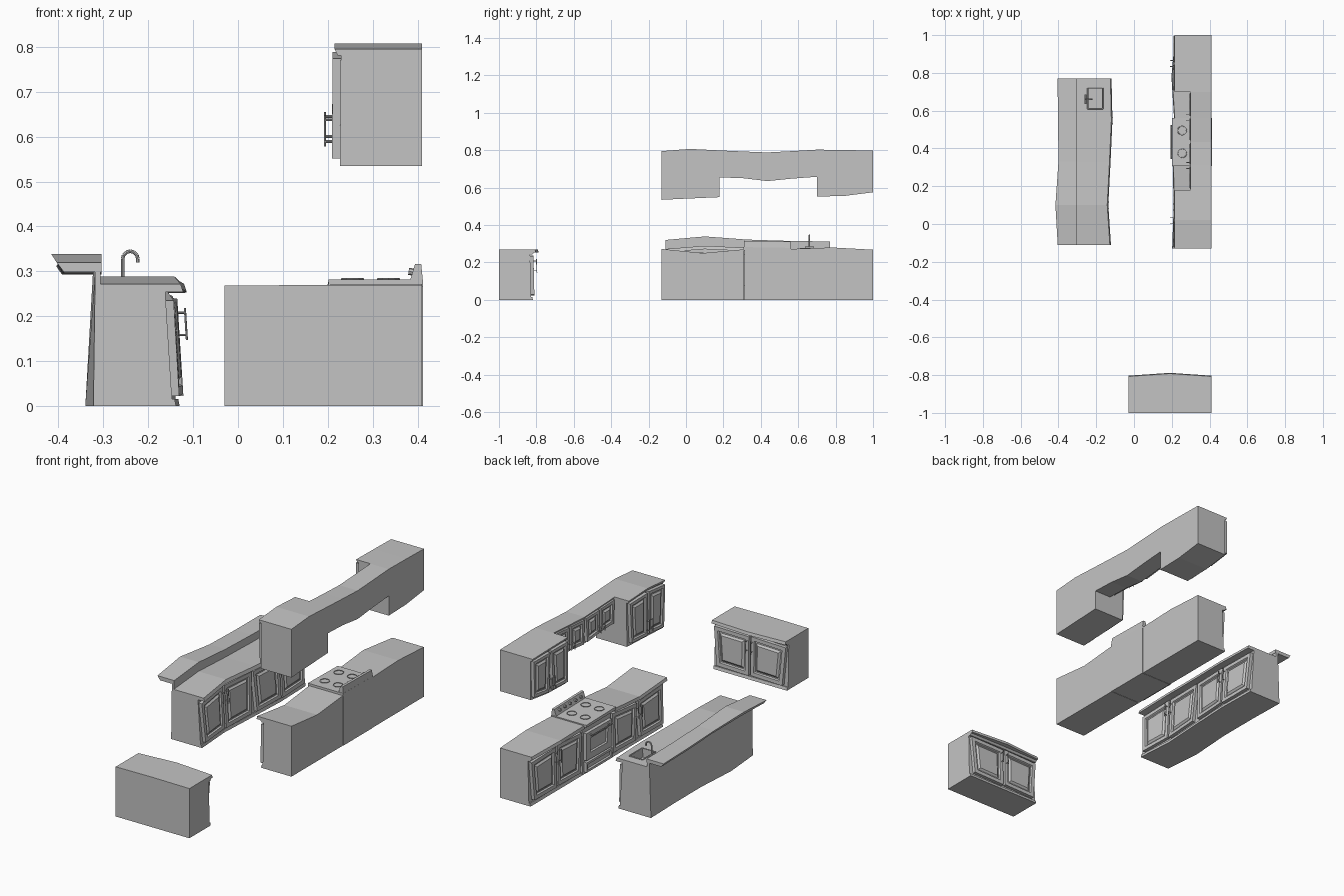
import bpy, bmesh
from math import pi, sin, cos
from mathutils import Vector, Matrix

if "Cube" in bpy.data.objects:
    bpy.data.objects.remove(bpy.data.objects["Cube"])

mat = bpy.data.materials.new("plain grey")
mat.use_nodes = True
GREY = (0.55, 0.55, 0.55, 1)
mat.diffuse_color = GREY
mat.node_tree.nodes["Principled BSDF"].inputs["Base Color"].default_value = GREY


# Each cabinet run has its own frame: u along the run, d outwards, z up
def wall_run(u, d, z):
    return Vector((0.41 - d, u, z))


def island(u, d, z):
    return Vector((d, u, z))


def end_run(u, d, z):
    return Vector((u, d - 1, z))


def finish(name, bm):
    bmesh.ops.recalc_face_normals(bm, faces=bm.faces)
    mesh = bpy.data.meshes.new(name)
    bm.to_mesh(mesh)
    bm.free()
    mesh.materials.append(mat)
    obj = bpy.data.objects.new(name, mesh)
    bpy.context.collection.objects.link(obj)
    return obj


def slab(name, frame, us, back, foot, head, bottom, top, back_top=None):
    """Wavy box lofted along u; returns the object and its front surface."""
    back_top = back if back_top is None else back_top
    back, back_top, foot, head, bottom, top = [
        v if isinstance(v, list) else [v] * len(us)
        for v in (back, back_top, foot, head, bottom, top)]
    bm = bmesh.new()
    rings = []
    for i, u in enumerate(us):
        section = ((back[i], bottom[i]), (foot[i], bottom[i]),
                   (head[i], top[i]), (back_top[i], top[i]))
        rings.append([bm.verts.new(frame(u, d, z)) for d, z in section])
    for a, b in zip(rings, rings[1:]):
        for j in range(4):
            k = (j + 1) % 4
            bm.faces.new((a[j], a[k], b[k], b[j]))
    bm.faces.new(rings[0])
    bm.faces.new(rings[-1])

    def surface(u, t, out=0):
        i = 0
        while i < len(us) - 2 and u > us[i + 1]:
            i += 1
        f = (u - us[i]) / (us[i + 1] - us[i])
        mix = lambda v: v[i] + (v[i + 1] - v[i]) * f
        d = mix(foot) * (1 - t) + mix(head) * t + out
        return frame(u, d, mix(bottom) * (1 - t) + mix(top) * t)

    return finish(name, bm), surface


def panel(name, surf, u0, u1, t0, t1, lean=0.0, thick=0.018, border=0.02, raised=True):
    """Door standing on a front surface, with a recessed or raised field."""
    bm = bmesh.new()
    corners = ((u0 + max(lean, 0), t0), (u1 + min(lean, 0), t0 + abs(lean)),
               (u1, t1), (u0, t1 - abs(lean)))
    inner = [bm.verts.new(surf(u, t)) for u, t in corners]
    outer = [bm.verts.new(surf(u, t, thick)) for u, t in corners]
    bm.faces.new(inner)
    face = bm.faces.new(outer)
    for j in range(4):
        k = (j + 1) % 4
        bm.faces.new((inner[j], inner[k], outer[k], outer[j]))
    bmesh.ops.recalc_face_normals(bm, faces=bm.faces)
    steps = [(border, 0), (0.004, -0.008)]
    if raised:
        steps += [(0.006, 0), (0.01, 0.008)]
    for width, depth in steps:
        bmesh.ops.inset_region(bm, faces=[face], thickness=width, depth=depth,
                               use_even_offset=True)
    return finish(name, bm)


def rods(name, pairs, radius=0.003):
    bm = bmesh.new()
    for a, b in pairs:
        axis = b - a
        turn = axis.to_track_quat("Z", "Y").to_matrix().to_4x4()
        bmesh.ops.create_cone(bm, cap_ends=True, segments=8, radius1=radius,
                              radius2=radius, depth=axis.length,
                              matrix=Matrix.Translation((a + b) / 2) @ turn)
    return finish(name, bm)


def handle(name, surf, u, t, length=0.3):
    low, high = surf(u, t, 0.034), surf(u, t + length, 0.034)
    rods(name, [(low, high)] + [(surf(u, t + length * f, 0.012), surf(u, t + length * f, 0.034))
                                for f in (0.15, 0.85)], 0.0022)


def doors(name, surf, edges, t0, t1, leans, handle_t, gap=0.006, border=0.02, length=0.28):
    """Doors between edges; each pair has handles by its meeting line."""
    for i, (a, b) in enumerate(zip(edges, edges[1:])):
        panel(f"{name}_door_{i}", surf, a + gap, b - gap, t0, t1, leans[i], border=border)
        u = b - 0.016 if i % 2 == 0 else a + 0.016
        handle(f"{name}_handle_{i}", surf, u, handle_t, length)


def shift(values, amount):
    return [v + amount for v in values]


def base_unit(name, frame, us, tops, edge, leans, depth=0.172):
    """Lower cabinet with plinth, doors and a wavy counter."""
    under = shift(tops, -0.016)
    _, surf = slab(name + "_body", frame, us, 0, depth, depth - 0.006, 0, under)
    slab(name + "_plinth", frame, us, 0.1, depth + 0.01, depth + 0.006, 0, 0.016)
    slab(name + "_counter", frame, us, 0, edge, shift(edge, -0.004), under, tops)
    slab(name + "_rail", frame, us, 0.1, depth + 0.006, depth + 0.014,
         shift(under, -0.01), under)
    doors(name, surf, us, 0.09, 0.93, leans, 0.58)


# Free-standing cabinet at the front
base_unit("end_cabinet", end_run, [-0.03, 0.19, 0.41], [0.268, 0.27, 0.268],
          [0.197, 0.212, 0.197], (0.018, -0.018))

# Wall run: two base cabinets either side of the stove
base_unit("near_base", wall_run, [-0.13, 0.09, 0.31], [0.272, 0.25, 0.27],
          [0.208, 0.2, 0.205], (-0.016, 0.016))
base_unit("far_base", wall_run, [0.56, 0.78, 1.0], [0.272, 0.28, 0.268],
          [0.198, 0.212, 0.192], (0.018, -0.018))

# Stove
_, oven = slab("stove_body", wall_run, [0.312, 0.558], -0.002, 0.182, 0.178, 0, 0.265)
slab("cooktop", wall_run, [0.308, 0.562], -0.002, 0.208, 0.208, 0.265, [0.282, 0.278])
slab("stove_backsplash", wall_run, [0.31, 0.56], -0.002, 0.028, 0.016,
     0.276, [0.316, 0.312], 0.002)
panel("oven_door", oven, 0.325, 0.545, 0.28, 0.84, 0.01, border=0.035, raised=False)
panel("oven_drawer", oven, 0.325, 0.545, 0.05, 0.25, border=0.012, raised=False)
rods("oven_handle", [(oven(0.345, 0.78, 0.034), oven(0.525, 0.78, 0.034))] +
     [(oven(u, 0.78, 0.01), oven(u, 0.78, 0.034)) for u in (0.36, 0.51)])
rods("stove_knobs", [(wall_run(0.345 + 0.045 * i, 0.016, 0.298),
                      wall_run(0.345 + 0.045 * i, 0.03, 0.3)) for i in range(5)], 0.008)
for i, (u, d) in enumerate([(u, d) for u in (0.375, 0.495) for d in (0.075, 0.155)]):
    ring = [wall_run(u + 0.024 * cos(a * pi / 6), d + 0.024 * sin(a * pi / 6), 0.283)
            for a in range(12)]
    rods(f"burner_{i}", list(zip(ring, ring[1:] + ring[:1])), 0.002)

# Wall cabinets, with a shallow bridge between two deep ones
for name, us, depth, low, high, t0, leans, grip in (
        ("near_wall", [-0.13, 0.02, 0.18], 0.183, [0.535, 0.542, 0.549],
         [0.795, 0.807, 0.799], 0.06, (0.012, -0.012), 0.14),
        ("bridge", [0.18, 0.31, 0.435, 0.565, 0.7], 0.098, [0.655, 0.65, 0.635, 0.648, 0.658],
         [0.799, 0.793, 0.788, 0.795, 0.803], 0.07, (0.01, -0.01, 0.01, -0.01), 0.12),
        ("far_wall", [0.7, 0.85, 1.0], 0.183, [0.552, 0.556, 0.575],
         [0.803, 0.801, 0.798], 0.06, (-0.012, 0.012), 0.14)):
    _, surf = slab(name + "_body", wall_run, us, 0, depth, depth - 0.002, low, high)
    slab(name + "_crown", wall_run, us, depth - 0.02, depth + 0.005, depth + 0.012,
         shift(high, -0.014), high)
    doors(name, surf, us, t0, 0.93, leans, grip, border=0.016, length=0.26)

# Island body, back wall and raised bar
ys = [-0.11, 0.1, 0.33, 0.55, 0.77]
tops = [0.272, 0.289, 0.278, 0.272, 0.27]
edge = [-0.128, -0.142, -0.13, -0.12, -0.125]
under = shift(tops, -0.018)
body, surf = slab("island_body", island, ys, -0.315, shift(edge, -0.018),
                  shift(edge, -0.034), 0, under)
slab("island_plinth", island, ys, -0.25, shift(edge, -0.01), shift(edge, -0.013), 0, 0.016)
counter, _ = slab("island_counter", island, ys, -0.31, shift(edge, 0.006), edge, under, tops)
slab("island_back_wall", island, ys, [-0.322, -0.34, -0.325, -0.325, -0.33], -0.306, -0.306, 0,
     [0.3, 0.315, 0.302, 0.296, 0.294], [-0.318, -0.322, -0.318, -0.318, -0.32])
slab("raised_bar", island, ys, [-0.388, -0.4, -0.385, -0.39, -0.392], -0.304, -0.304,
     [0.299, 0.314, 0.301, 0.295, 0.293], [0.32, 0.339, 0.322, 0.315, 0.312],
     [-0.404, -0.416, -0.4, -0.402, -0.405])
doors("island", surf, ys, 0.09, 0.94, (0.016, -0.016, 0.014, -0.014), 0.58)

# Sink recess cut into counter and body
cutter, _ = slab("sink_cutter", island, [0.61, 0.72], -0.24, -0.17, -0.165, 0.225, 0.32, -0.245)
cutter.hide_render = True
for obj in (body, counter):
    cut = obj.modifiers.new("sink", "BOOLEAN")
    cut.object = cutter
    cut.solver = "EXACT"
    bpy.context.view_layer.objects.active = obj
    bpy.ops.object.modifier_apply(modifier="sink")
bpy.data.objects.remove(cutter)

# Sink rim and gooseneck tap
rim = [island(u, d, 0.273) for u, d in ((0.61, -0.245), (0.72, -0.245), (0.72, -0.165), (0.61, -0.165))]
rods("sink_rim", list(zip(rim, rim[1:] + rim[:1])), 0.003)
arc = [island(0.66, -0.24 - 0.017 * cos(a * pi / 6), 0.328 + 0.017 * sin(a * pi / 6))
       for a in range(7)]
path = [island(0.66, -0.257, 0.27)] + arc + [island(0.66, -0.223, 0.32)]
tap = rods("tap", list(zip(path, path[1:])), 0.004)
rods("tap_base", [(island(0.66, -0.257, 0.27), island(0.66, -0.257, 0.282)),
                  (island(0.635, -0.257, 0.278), island(0.685, -0.257, 0.278))], 0.006)
